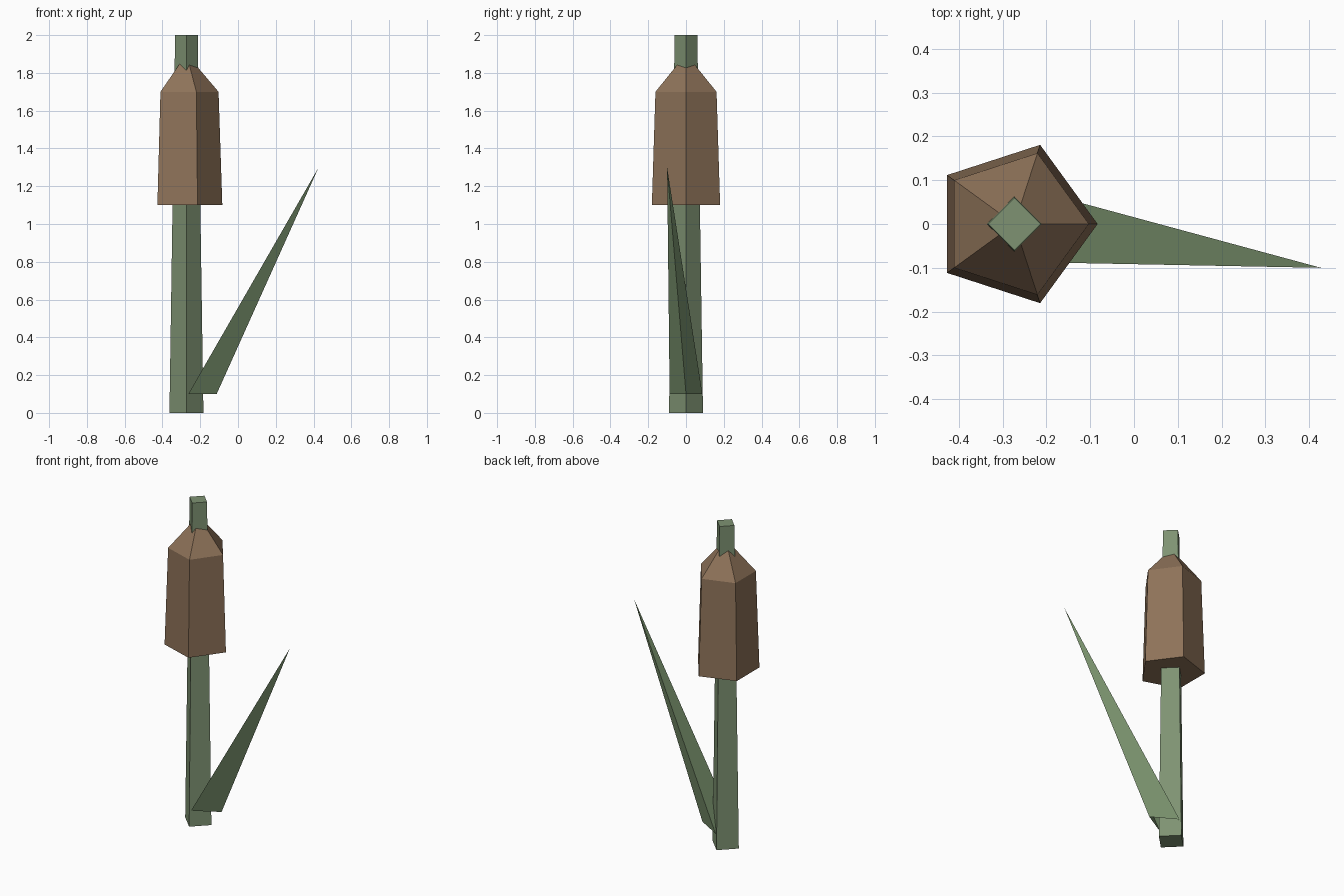
import bpy, bmesh
from math import cos, sin, tau

if "Cube" in bpy.data.objects:
    bpy.data.objects.remove(bpy.data.objects["Cube"])

STEM_X = -0.273


def material(name, rgb):
    mat = bpy.data.materials.new(name)
    mat.diffuse_color = (*rgb, 1)
    mat.use_nodes = True
    mat.node_tree.nodes["Principled BSDF"].inputs["Base Color"].default_value = mat.diffuse_color
    return mat


def loft(name, sides, rings, mat, cap_start=True):
    """Skin polygon rings (x, y, z, radius); a zero radius makes a point."""
    bm = bmesh.new()
    loops = []
    for x, y, z, r in rings:
        count = sides if r else 1
        loops.append([bm.verts.new((x + r * cos(tau * i / sides),
                                    y + r * sin(tau * i / sides), z))
                      for i in range(count)])
    for a, b in zip(loops, loops[1:]):
        for i in range(sides):
            j = (i + 1) % sides
            if len(b) == 1:
                bm.faces.new((a[i], a[j], b[0]))
            else:
                bm.faces.new((a[i], a[j], b[j], b[i]))
    if cap_start:
        bm.faces.new(loops[0][::-1])
    if len(loops[-1]) > 1:
        bm.faces.new(loops[-1])
    mesh = bpy.data.meshes.new(name)
    bm.to_mesh(mesh)
    bm.free()
    mesh.materials.append(mat)
    obj = bpy.data.objects.new(name, mesh)
    bpy.context.collection.objects.link(obj)
    return obj


stem_green = material("stem_green", (0.21, 0.29, 0.17))
leaf_green = material("leaf_green", (0.20, 0.30, 0.16))
brown = material("seed_brown", (0.27, 0.17, 0.10))

# Tapered four-sided stem
loft("stem", 4, [(STEM_X, 0, 0, 0.09), (STEM_X, 0, 2, 0.06)], stem_green)

# Five-sided seed head with a pointed shoulder around the stem
loft("seed_head", 5, [(STEM_X, 0, 1.1, 0.19), (STEM_X, 0, 1.7, 0.17),
                      (STEM_X, 0, 1.9, 0)], brown)

# Leaning three-sided leaf, open at its base
loft("leaf", 3, [(STEM_X + 0.06, 0, 0.1, 0.1), (STEM_X + 0.7, -0.1, 1.3, 0)],
     leaf_green, cap_start=False)
